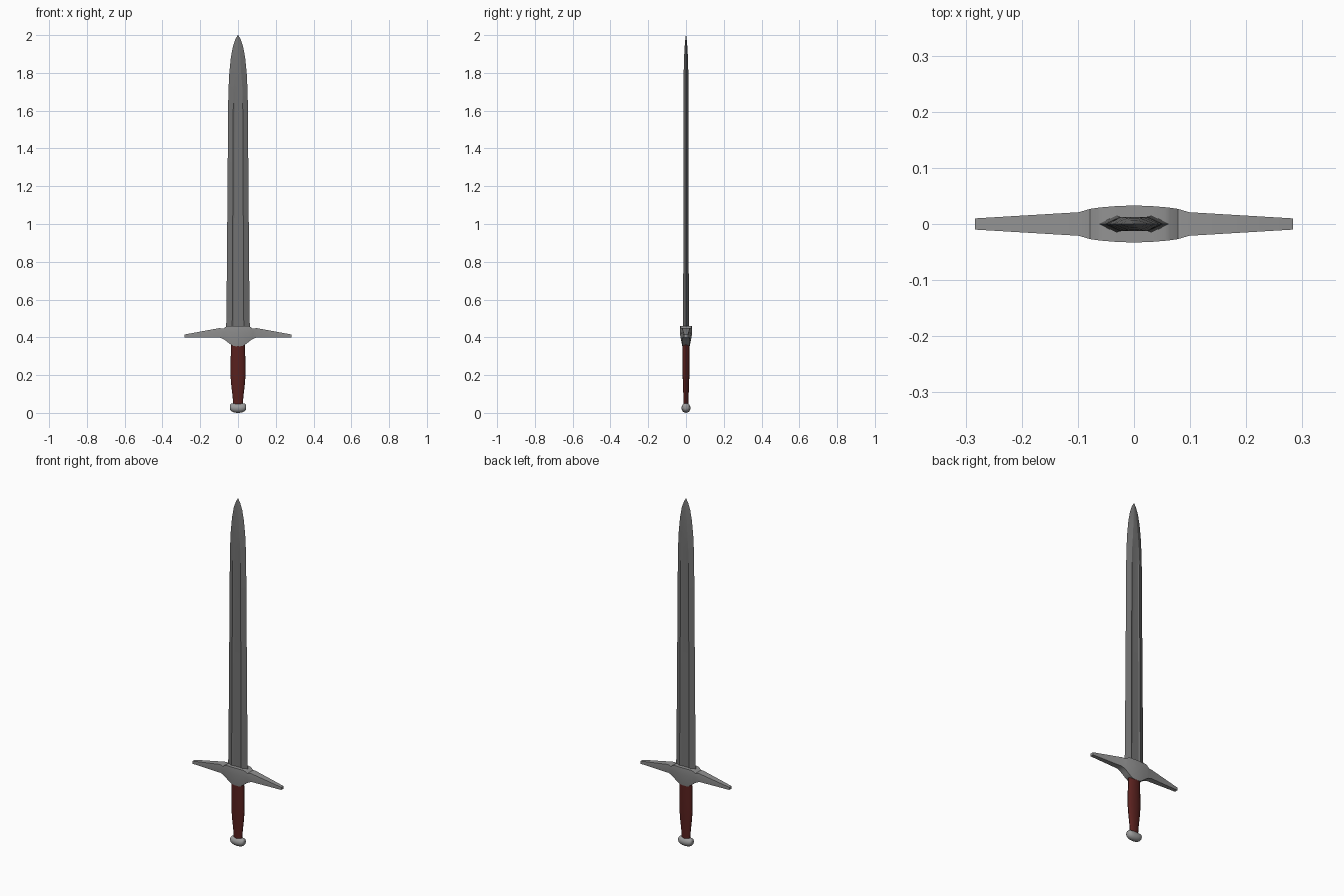
import bpy, bmesh, math


def loft(name, rings, angle, color):
    """Skin a list of equal-length closed rings, cap both ends and colour it."""
    bm = bmesh.new()
    loops = [[bm.verts.new(p) for p in ring] for ring in rings]
    n = len(loops[0])
    for a, b in zip(loops, loops[1:]):
        for i in range(n):
            j = (i + 1) % n
            bm.faces.new((a[i], a[j], b[j], b[i]))
    bm.faces.new(loops[0])
    bm.faces.new(loops[-1])
    bmesh.ops.recalc_face_normals(bm, faces=bm.faces)
    mesh = bpy.data.meshes.new(name)
    bm.to_mesh(mesh)
    bm.free()
    mesh.shade_smooth()
    mesh.set_sharp_from_angle(angle=math.radians(angle))
    mat = bpy.data.materials.new(name + "_material")
    mat.diffuse_color = (*color, 1)
    mesh.materials.append(mat)
    obj = bpy.data.objects.new(name, mesh)
    bpy.context.collection.objects.link(obj)
    return obj


def circle(n):
    return [(math.cos(2 * math.pi * i / n), math.sin(2 * math.pi * i / n)) for i in range(n)]


# Blade: z, half width, ridge x, floor x, ridge depth, floor depth
stations = [
    (0.44, 0.063, 0.031, 0.022, 0.0155, 0.0115),
    (0.53, 0.061, 0.030, 0.021, 0.0150, 0.0110),
    (1.00, 0.057, 0.028, 0.020, 0.0140, 0.0105),
    (1.64, 0.052, 0.025, 0.017, 0.0130, 0.0100),
    (1.72, 0.050, 0.023, 0.012, 0.0125, 0.0125),
    (1.80, 0.046, 0.017, 0.008, 0.0120, 0.0123),
    (1.88, 0.038, 0.012, 0.006, 0.0100, 0.0105),
    (1.94, 0.027, 0.008, 0.004, 0.0065, 0.0070),
    (1.98, 0.013, 0.004, 0.002, 0.0030, 0.0035),
    (2.00, 0.001, 0.0006, 0.0003, 0.0005, 0.0006),
]
rings = []
for z, w, r, f, t, d in stations:
    half = [(w, 0), (r, t), (f, d), (-f, d), (-r, t)]
    rings.append([(x, y, z) for x, y in half] + [(-x, -y, z) for x, y in half])
loft("blade", rings, 12, (0.17, 0.17, 0.17))

# Crossguard: x, bottom z, top z, bottom half depth, top half depth
half = [
    (0.000, 0.350, 0.460, 0.019, 0.033),
    (0.030, 0.356, 0.460, 0.019, 0.032),
    (0.055, 0.374, 0.460, 0.019, 0.030),
    (0.064, 0.382, 0.456, 0.019, 0.029),
    (0.078, 0.391, 0.446, 0.019, 0.027),
    (0.098, 0.399, 0.449, 0.017, 0.021),
    (0.283, 0.400, 0.415, 0.010, 0.010),
]
stations = [(-s[0], *s[1:]) for s in half[:0:-1]] + half
rings = []
for x, lo, hi, b, t in stations:
    mid = lo + (hi - lo) * 0.65
    side = [(b, lo), (t, mid), (t, hi)]
    rings.append([(x, y, z) for y, z in side] + [(x, -y, z) for y, z in reversed(side)])
loft("crossguard", rings, 40, (0.29, 0.29, 0.29))

# Grip: z, half width, half depth
loft("grip", [
    [(c * w, s * d, z) for c, s in circle(16)]
    for z, w, d in [(0.04, 0.025, 0.013), (0.09, 0.029, 0.014), (0.15, 0.036, 0.016),
                    (0.20, 0.040, 0.018), (0.27, 0.039, 0.019), (0.37, 0.037, 0.020)]],
    40, (0.10, 0.015, 0.013))

# Pommel: round bar lying along x with domed ends
profile = [(0.000, 0.0255), (0.015, 0.0250), (0.028, 0.0230), (0.037, 0.0190),
           (0.042, 0.0130), (0.043, 0.0060)]
profile = [(-x, r) for x, r in profile[:0:-1]] + profile
loft("pommel", [[(x, c * r * 0.94, 0.0255 + s * r + 2.8 * x * x)
                 for c, s in circle(16)] for x, r in profile], 45, (0.33, 0.33, 0.33))
